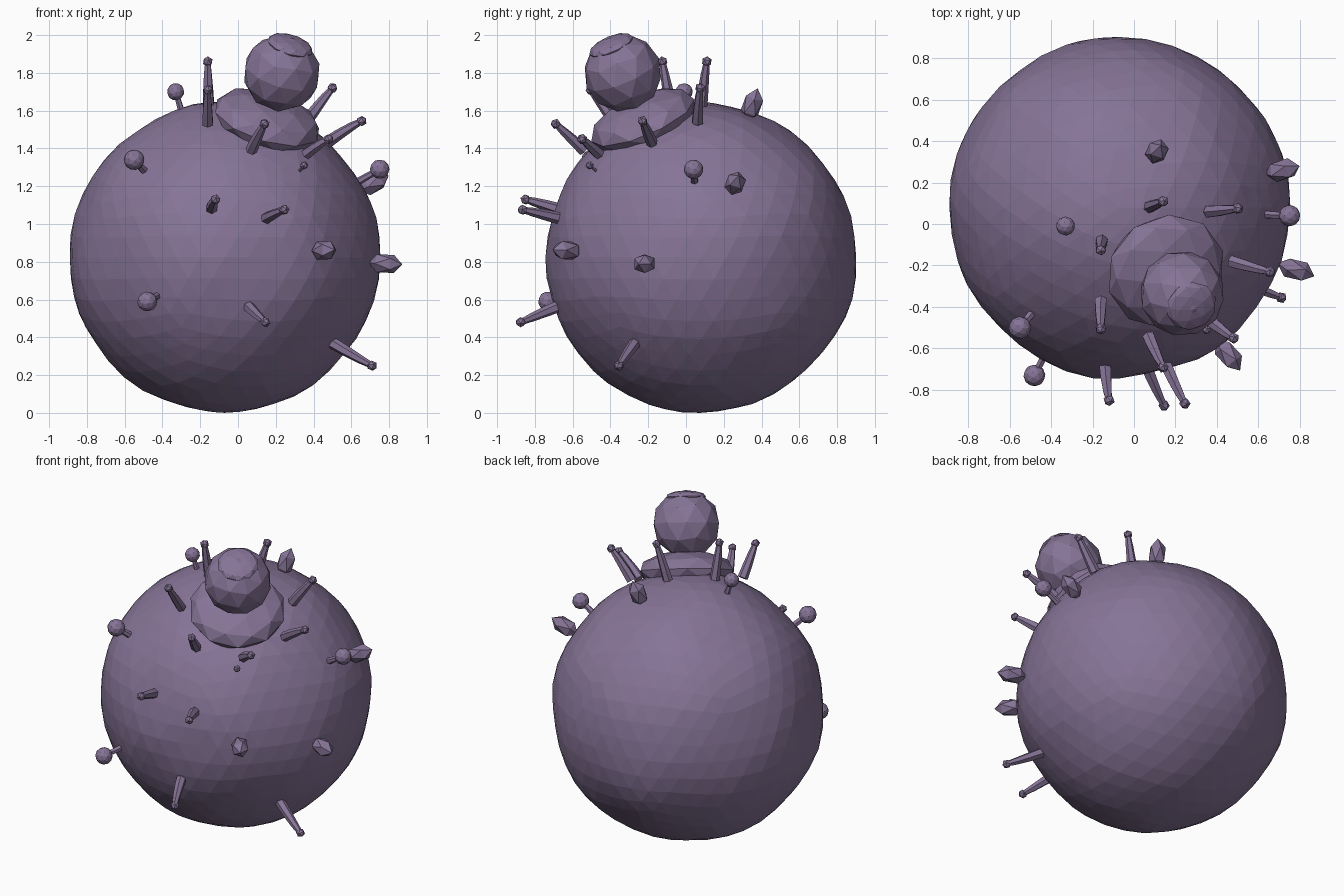
import bpy, bmesh
from mathutils import Vector, Matrix, noise

if "Cube" in bpy.data.objects:
    bpy.data.objects.remove(bpy.data.objects["Cube"])

C = Vector((-0.07, 0.08, 0.822))   # body centre
R = 0.822
mat = bpy.data.materials.new("dull_purple")
mat.diffuse_color = (0.24, 0.175, 0.31, 1)
mat.use_nodes = True
mat.node_tree.nodes["Principled BSDF"].inputs["Base Color"].default_value = mat.diffuse_color


def finish(name, bm):
    bmesh.ops.recalc_face_normals(bm, faces=bm.faces)
    me = bpy.data.meshes.new(name)
    bm.to_mesh(me)
    bm.free()
    me.materials.append(mat)
    ob = bpy.data.objects.new(name, me)
    bpy.context.collection.objects.link(ob)
    return ob


def aim(loc, axis, scale=(1, 1, 1)):
    q = Vector(axis).to_track_quat('Z', 'Y').to_matrix().to_4x4()
    return Matrix.Translation(loc) @ q @ Matrix.Diagonal((*scale, 1))


def ico(bm, sub, m):
    return bmesh.ops.create_icosphere(bm, subdivisions=sub, radius=1, matrix=m)


def tube(bm, pts, radii, sides=6):
    # tapered tube through points
    rings = []
    for i, p in enumerate(pts):
        d = pts[min(i + 1, len(pts) - 1)] - pts[max(i - 1, 0)]
        r = bmesh.ops.create_circle(bm, segments=sides, radius=radii[i],
                                    matrix=aim(p, d))["verts"]
        rings.append(r)
    for a, b in zip(rings, rings[1:]):
        for k in range(sides):
            n = (k + 1) % sides
            bm.faces.new((a[k], a[n], b[n], b[k]))
    bm.faces.new(rings[0])
    bm.faces.new(rings[-1])


# Lumpy round body
bm = bmesh.new()
ico(bm, 4, Matrix.Diagonal((R, R, R, 1)))
for v in bm.verts:
    v.co *= 1 + 0.022 * noise.noise(v.co * 2.6) + 0.004 * noise.noise(v.co * 9)
    v.co += C
finish("body", bm)

# Flattened collar, eyeball and eye cap stacked along one leaning axis
head = Vector((0.232, -0.335, 1.8))
axis = (head - C).normalized()
for name, loc, size in (
        ("collar", C + axis * 0.82, (0.295, 0.295, 0.125)),
        ("eyeball", head, (0.207, 0.207, 0.207)),
        ("eye_cap", head + axis * 0.163, (0.125, 0.125, 0.04))):
    bm = bmesh.new()
    ico(bm, 2, aim(loc, axis, size))
    finish(name, bm)

# Bent tentacles with knobbed tips: base, tip
tentacles = [
    ((.50, -.27, .37), (.71, -.355, .25)),
    ((.05, -.66, .57), (.145, -.875, .48)),
    ((.15, -.67, 1.03), (.245, -.865, 1.075)),
    ((-.14, -.68, 1.08), (-.12, -.85, 1.13)),
    ((-.155, -.08, 1.62), (-.16, -.125, 1.86)),
    ((-.16, -.37, 1.53), (-.16, -.505, 1.71)),
    ((.07, .08, 1.60), (.14, .11, 1.86)),
    ((.36, .06, 1.54), (.50, .075, 1.72)),
    ((.47, -.18, 1.43), (.655, -.23, 1.545)),
    ((.07, -.54, 1.39), (.14, -.69, 1.53)),
    ((.36, -.46, 1.37), (.48, -.55, 1.45)),
]
for i, (a, b) in enumerate(tentacles):
    a, b = Vector(a), Vector(b)
    out = (a - C).normalized()
    bend = a.lerp(b, 0.5) + out * 0.02
    bm = bmesh.new()
    tube(bm, [a, a.lerp(bend, 0.6), bend.lerp(b, 0.35), b],
         [0.032, 0.029, 0.023, 0.016])
    ico(bm, 1, aim(b, b - a, (0.028,) * 3))
    finish(f"tentacle_{i + 1}", bm)

# Round buds on thin stalks: centre, radius
buds = [((-.33, -.01, 1.70), .046), ((-.55, -.50, 1.34), .055),
        ((-.48, -.73, .59), .053), ((.75, .04, 1.29), .052),
        ((.35, -.51, 1.31), .023)]
for i, (p, r) in enumerate(buds):
    p = Vector(p)
    bm = bmesh.new()
    tube(bm, [C + (p - C).normalized() * (R - 0.02), p], [r * .4, r * .3])
    ico(bm, 2 if r > .03 else 1, aim(p, p - C, (r, r, r)))
    finish(f"bud_{i + 1}", bm)

# Pointed crystal warts
for i, p in enumerate([(.11, .35, 1.63), (.715, .26, 1.215),
                       (.78, -.22, .79), (.455, -.63, .86)]):
    p = Vector(p)
    bm = bmesh.new()
    ico(bm, 1, aim(p, p - C, (.056, .056, .095)))
    finish(f"crystal_{i + 1}", bm)
